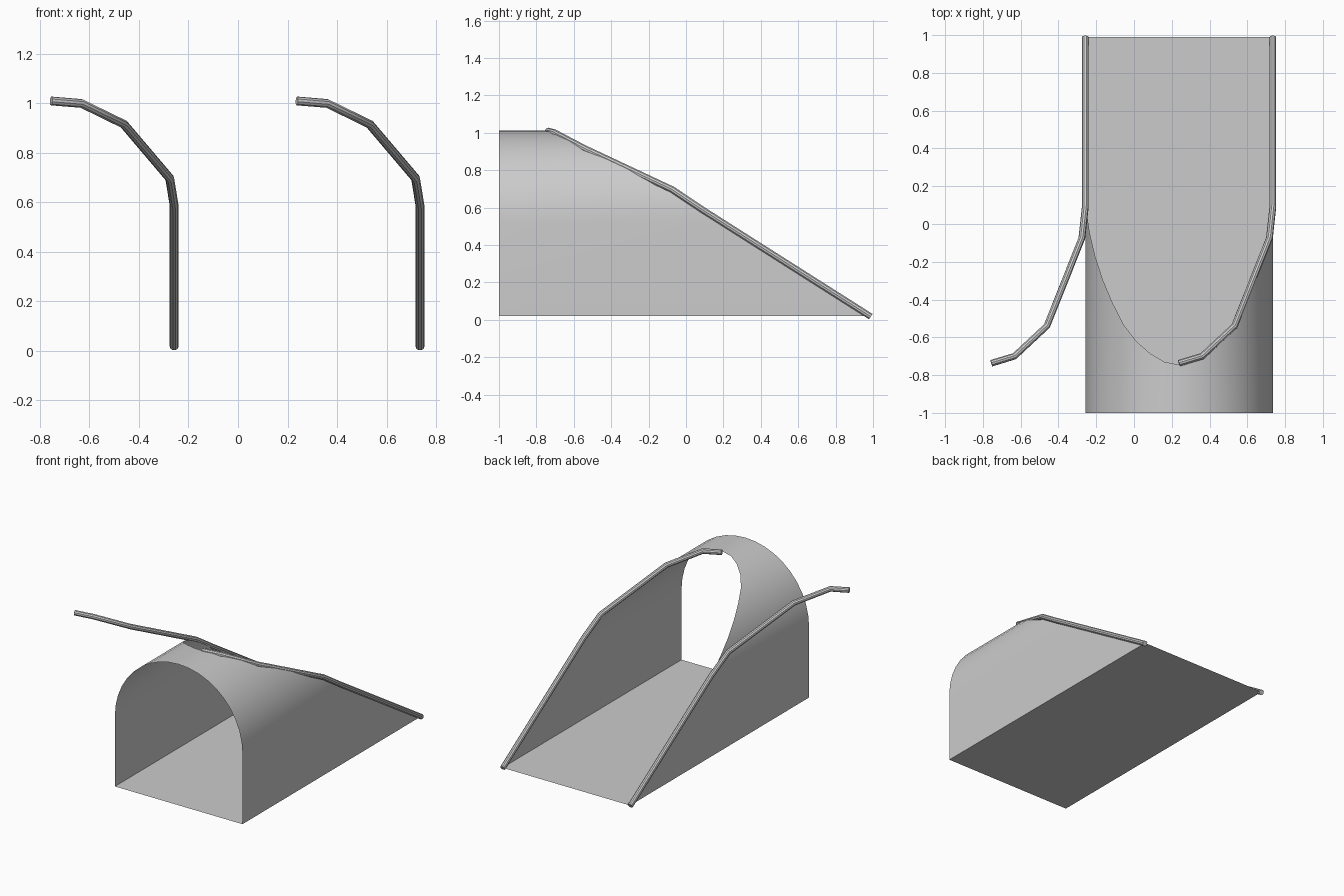
import bpy, math

cube = bpy.data.objects.get("Cube")
if cube:
    bpy.data.objects.remove(cube)

grey = bpy.data.materials.new("light grey")
grey.use_nodes = True
colour = (0.6, 0.6, 0.6, 1)
grey.diffuse_color = colour
grey.node_tree.nodes["Principled BSDF"].inputs["Base Color"].default_value = colour

LEFT, RIGHT, BASE, FRONT, BACK = -0.258, 0.735, 0.02, -1.0, 0.99
MID, RADIUS = (LEFT + RIGHT) / 2, (RIGHT - LEFT) / 2
SPRING = 1.012 - RADIUS


def finish(obj):
    bpy.ops.object.select_all(action='DESELECT')
    obj.select_set(True)
    bpy.context.view_layer.objects.active = obj
    if obj.type == 'CURVE':
        bpy.ops.object.convert(target='MESH')
    bpy.ops.object.shade_smooth_by_angle(angle=math.radians(35))


def add_mesh(name, verts, faces):
    mesh = bpy.data.meshes.new(name)
    mesh.from_pydata(verts, [], faces)
    mesh.materials.append(grey)
    obj = bpy.data.objects.new(name, mesh)
    bpy.context.collection.objects.link(obj)
    finish(obj)


# Sloping rear edge of the shell: (height, y) pairs
slope = [(BASE, BACK), (0.58, 0.09), (0.70, -0.10), (0.845, -0.37),
         (0.91, -0.52), (0.99, -0.69), (1.012, -0.745)]


def rear_y(z):
    for (z0, y0), (z1, y1) in zip(slope, slope[1:]):
        if z <= z1:
            return y0 + (y1 - y0) * (z - z0) / (z1 - z0)
    return slope[-1][1]


# Arched shell: straight walls under a half-round roof, one thin sheet
SEGMENTS = 20
arc = [math.pi * i / SEGMENTS for i in range(SEGMENTS + 1)]
profile = [(RIGHT, BASE)]
profile += [(MID + RADIUS * math.cos(a), SPRING + RADIUS * math.sin(a)) for a in arc]
profile += [(LEFT, BASE)]
verts = []
for x, z in profile:
    verts += [(x, FRONT, z), (x, rear_y(z), z)]
faces = [(2 * i, 2 * i + 1, 2 * i + 3, 2 * i + 2) for i in range(len(profile) - 1)]
add_mesh("arched_shell", verts, faces)

# Floor panel
add_mesh("floor_panel",
         [(LEFT, FRONT, BASE), (RIGHT, FRONT, BASE), (RIGHT, BACK, BASE), (LEFT, BACK, BASE)],
         [(0, 1, 2, 3)])

# Two identical bent handrails, the second shifted one shell width sideways
path = [(RIGHT, 0.988, 0.017), (RIGHT, 0.09, 0.587), (0.717, -0.075, 0.697),
        (0.532, -0.54, 0.915), (0.36, -0.70, 0.999), (0.238, -0.737, 1.009)]
for name, shift in (("left_handrail", 0), ("right_handrail", LEFT - RIGHT)):
    curve = bpy.data.curves.new(name, 'CURVE')
    curve.dimensions = '3D'
    curve.bevel_depth = 0.018
    curve.bevel_resolution = 3
    curve.use_fill_caps = True
    spline = curve.splines.new('POLY')
    spline.points.add(len(path) - 1)
    for point, (x, y, z) in zip(spline.points, path):
        point.co = (x + shift, y, z, 1)
    curve.materials.append(grey)
    rail = bpy.data.objects.new(name, curve)
    bpy.context.collection.objects.link(rail)
    finish(rail)
